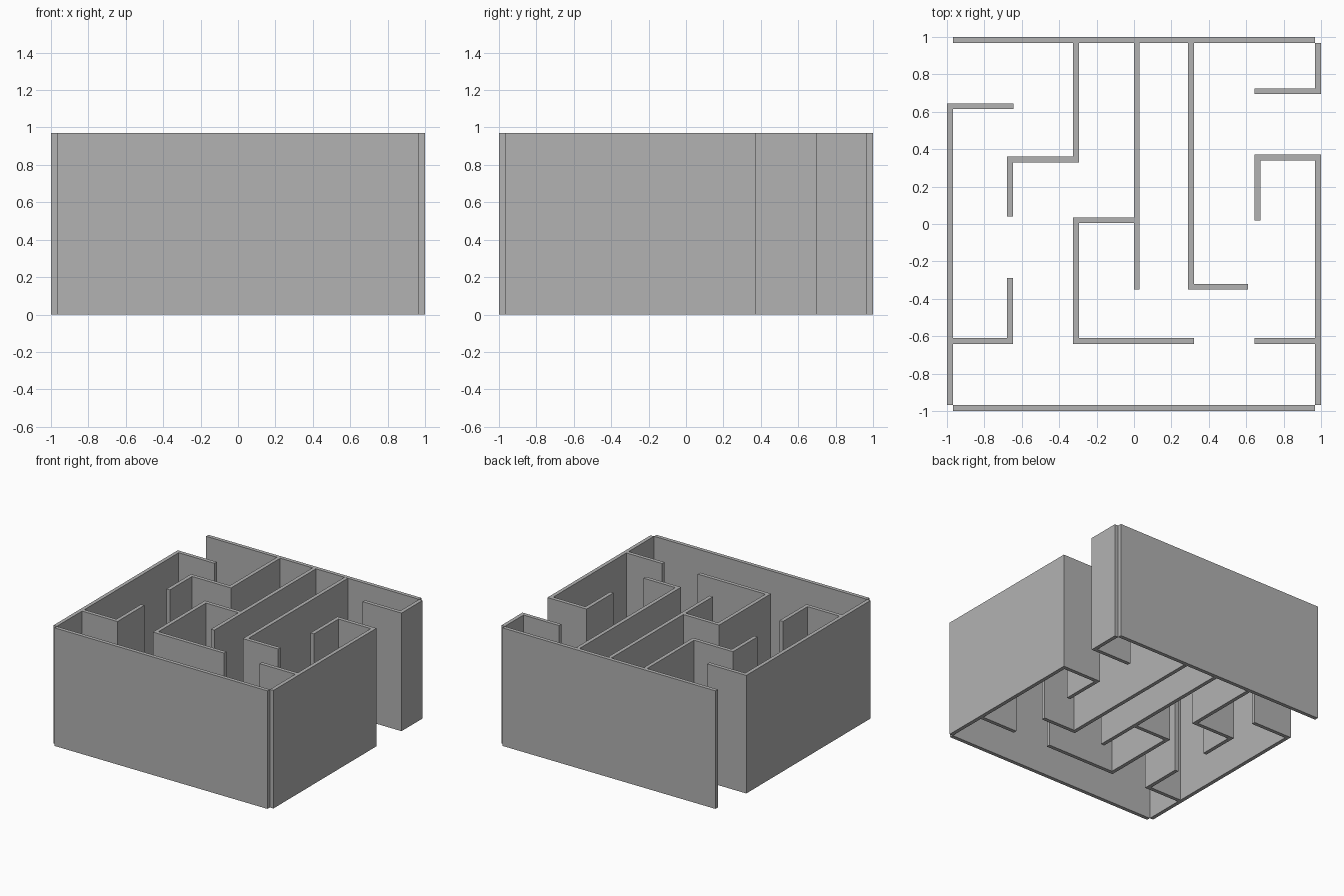
import bpy
import bmesh
from mathutils import Vector

HEIGHT = 0.97
HALF = 0.0155  # half the wall thickness

cube = bpy.data.objects.get("Cube")
if cube:
    bpy.data.objects.remove(cube, do_unlink=True)

# Plain grey for every wall
grey = bpy.data.materials.new("wall grey")
grey.use_nodes = True
colour = (0.448, 0.448, 0.448, 1)
grey.diffuse_color = colour
grey.node_tree.nodes["Principled BSDF"].inputs["Base Color"].default_value = colour


def wall_outline(points):
    """Offset a right-angled centre line to both sides with mitred corners."""
    pts = [Vector(p) for p in points]
    normals = []
    for a, b in zip(pts, pts[1:]):
        d = (b - a).normalized()
        normals.append(Vector((-d.y, d.x)) * HALF)
    offsets = [normals[0]]
    offsets += [m + n for m, n in zip(normals, normals[1:])]
    offsets.append(normals[-1])
    left = [p + o for p, o in zip(pts, offsets)]
    right = [p - o for p, o in zip(pts, offsets)]
    return left, right


def wall(name, *points):
    """Raise a wall of constant thickness along a centre line."""
    left, right = wall_outline(points)
    bm = bmesh.new()
    lv = [bm.verts.new((p.x, p.y, 0)) for p in left]
    rv = [bm.verts.new((p.x, p.y, 0)) for p in right]
    for i in range(len(lv) - 1):
        bm.faces.new((lv[i], lv[i + 1], rv[i + 1], rv[i]))
    raised = bmesh.ops.extrude_face_region(bm, geom=bm.faces[:])["geom"]
    top = [v for v in raised if isinstance(v, bmesh.types.BMVert)]
    bmesh.ops.translate(bm, verts=top, vec=(0, 0, HEIGHT))
    bmesh.ops.recalc_face_normals(bm, faces=bm.faces[:])
    mesh = bpy.data.meshes.new(name)
    bm.to_mesh(mesh)
    bm.free()
    mesh.materials.append(grey)
    obj = bpy.data.objects.new(name, mesh)
    bpy.context.collection.objects.link(obj)


# Outer walls, with the side walls turning inward at the openings
EDGE = 1 - HALF
END = 0.968
wall("front_wall", (-END, -EDGE), (END, -EDGE))
wall("back_wall", (-END, EDGE), (END, EDGE))
wall("right_side_wall", (-0.645, 0.63), (-EDGE, 0.63), (-EDGE, -END))
wall("left_side_wall", (0.66, 0.02), (0.66, 0.355), (EDGE, 0.355), (EDGE, -END))
wall("left_back_wall", (0.645, 0.71), (EDGE, 0.71), (EDGE, END))

# Inner walls hanging from the back wall
wall("right_stepped_wall", (-0.31, END), (-0.31, 0.345), (-0.663, 0.345), (-0.663, 0.04))
wall("centre_wall", (0.015, END), (0.015, -0.35))
wall("left_hooked_wall", (0.305, END), (0.305, -0.335), (0.61, -0.335))

# Inner walls branching from the centre and the sides
wall("centre_branch_wall", (0, 0.02), (-0.31, 0.02), (-0.31, -0.625), (0.32, -0.625))
wall("right_corner_wall", (-0.97, -0.625), (-0.663, -0.625), (-0.663, -0.29))
wall("left_stub_wall", (0.645, -0.625), (0.97, -0.625))
